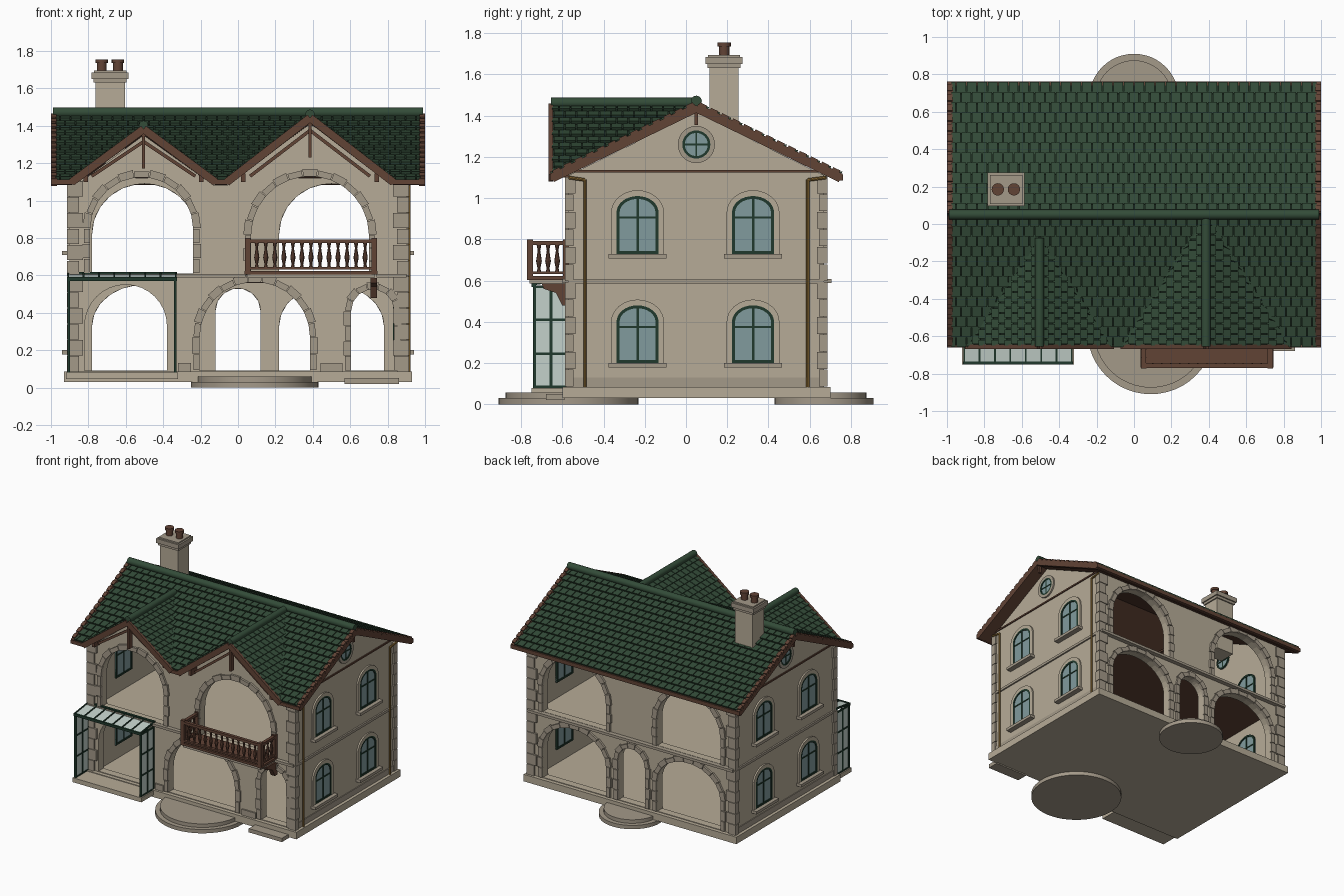
import bpy, bmesh
from math import pi, cos, sin, floor
from mathutils import Vector as V, Matrix

cube = bpy.data.objects.get("Cube")
if cube:
    bpy.data.objects.remove(cube)


def material(name, r, g, b):
    m = bpy.data.materials.new(name)
    m.use_nodes = True
    m.diffuse_color = (r, g, b, 1)
    m.node_tree.nodes["Principled BSDF"].inputs["Base Color"].default_value = (r, g, b, 1)
    return m


cream = material("cream_plaster", .47, .41, .31)
stone = material("trim_stone", .37, .32, .25)
brown = material("brown_timber", .12, .056, .036)
tile = material("green_tile", .033, .072, .04)
under = material("dark_green_underlay", .012, .025, .015)
glass = material("blue_glass", .22, .33, .34)
frame = material("dark_green_frame", .014, .04, .025)
pale = material("pale_glass", .55, .64, .6)
ochre = material("ochre_pipe", .3, .17, .04)


# ---- helpers ----
def done(name, bm, *mats, smooth=False):
    bmesh.ops.recalc_face_normals(bm, faces=bm.faces[:])
    me = bpy.data.meshes.new(name)
    bm.to_mesh(me)
    bm.free()
    for m in mats:
        me.materials.append(m)
    ob = bpy.data.objects.new(name, me)
    bpy.context.collection.objects.link(ob)
    if smooth:
        bpy.ops.object.select_all(action='DESELECT')
        ob.select_set(True)
        bpy.context.view_layer.objects.active = ob
        bpy.ops.object.shade_smooth_by_angle(angle=.7)
    return ob


def hexa(bm, low, top):
    a, b = [bm.verts.new(p) for p in low], [bm.verts.new(p) for p in top]
    bm.faces.new(a)
    bm.faces.new(b)
    for i in range(4):
        j = (i + 1) % 4
        bm.faces.new((a[i], a[j], b[j], b[i]))


def box(bm, x0, x1, y0, y1, z0, z1):
    hexa(bm, *[[(x0, y0, z), (x1, y0, z), (x1, y1, z), (x0, y1, z)] for z in (z0, z1)])


def beam(bm, p, q, w, h, side):
    p, q, s = V(p), V(q), V(side) * w / 2
    u = (q - p).cross(V(side)).normalized() * h / 2
    hexa(bm, *[[e - s - u, e + s - u, e + s + u, e - s + u] for e in (p, q)])


def rod(bm, p, q, r, r2=None, n=12):
    p, q = V(p), V(q)
    m = Matrix.Translation((p + q) / 2) @ (q - p).to_track_quat('Z', 'Y').to_matrix().to_4x4()
    bmesh.ops.create_cone(bm, cap_ends=True, segments=n, radius1=r, radius2=r if r2 is None else r2,
                          depth=(q - p).length, matrix=m)


def arch(c, z0, zs, hw, rise, n=16):
    return [(c + hw, z0)] + [(c + hw * cos(pi * i / n), zs + rise * sin(pi * i / n))
                             for i in range(n + 1)] + [(c - hw, z0)]


def plate(name, loops, depth, at, mat, end=False):
    """Extruded outline with holes, standing in the xz plane (or yz plane for an end wall)."""
    cu = bpy.data.curves.new(name, 'CURVE')
    cu.dimensions, cu.fill_mode, cu.extrude = '2D', 'BOTH', depth / 2
    for pts in loops:
        sp = cu.splines.new('POLY')
        sp.points.add(len(pts) - 1)
        for k, (a, b) in zip(sp.points, pts):
            k.co = (a, b, 0, 1)
        sp.use_cyclic_u = True
    tmp = bpy.data.objects.new(name, cu)
    bm = bmesh.new()
    bm.from_mesh(bpy.data.meshes.new_from_object(tmp))
    bpy.data.objects.remove(tmp)
    for f in bm.faces:
        f.smooth = False
    for v in bm.verts:
        a, b, c = v.co
        v.co = (at + c, a, b) if end else (a, at - c, b)
    bmesh.ops.remove_doubles(bm, verts=bm.verts[:], dist=.00001)
    return done(name, bm, mat)


def ring(bm, c, z0, zs, hw, rise, face, out, wd=.042):
    """Separate stone blocks around an arch."""
    legs = max(2, round((zs - z0) / .08))
    zl = [z0 + (zs - z0) * i / legs for i in range(legs)]
    n = max(7, round(hw * 40)) | 1
    st = [(V((c + hw, 0, z)), V((1, 0, 0))) for z in zl]
    st += [(V((c + hw * cos(a), 0, zs + rise * sin(a))), V((cos(a), 0, sin(a))))
           for a in [pi * i / n for i in range(n + 1)]]
    st += [(V((c - hw, 0, z)), V((-1, 0, 0))) for z in reversed(zl)]
    for i in range(len(st) - 1):
        (p, d), (q, e) = st[i], st[i + 1]
        w, g = wd if i % 2 else wd * .8, (q - p) * .03
        quad = [p + g, q - g, q - g + e * w, p + g + d * w]
        hexa(bm, *[[v + V((0, y, 0)) for v in quad] for y in (face - out * .01, face + out * .016)])


# ---- base and steps ----
bm = bmesh.new()
box(bm, -.93, .93, -.6, .7, .03, .085)
box(bm, -.92, -.32, -.75, -.6, .045, .08)
done("plinth", bm, cream)
bm = bmesh.new()
for x, y, r in ((.09, -.57, .34), (0, .67, .24)):
    rod(bm, (x, y, 0), (x, y, .03), r, n=48)
    rod(bm, (x, y, .03), (x, y, .058), r - .035, n=48)
done("round_steps", bm, stone, smooth=True)
bm = bmesh.new()
box(bm, .57, .86, -.68, -.59, .02, .05)
done("side_step", bm, stone)

# ---- walls ----
D1, D2 = (-.505, .385, 1.39), (.385, .445, 1.45)      # front gables: centre, half width, ridge
EAVE, RIDGE, RY, HALF = 1.11, 1.45, .05, .7
front = [(-.6, .09, .33, .22, .22), (.09, .09, .27, .295, .295), (.72, .09, .41, .115, .115),
         (-.515, .61, .85, .275, .275), (.385, .61, .815, .315, .315)]
back = [(s, .09, .33, .28, .22) for s in (-.5, .5)] + [(0, .09, .41, .12, .12)]
back += [(s, .61, .82, .28, .27) for s in (-.5, .5)]
top = [(.84, 1.09), (D2[0], 1.41), (-.06, 1.08), (-.13, 1.08), (D1[0], 1.35), (-.84, 1.1)]
plate("front_wall", [[(-.84, .08), (.84, .08)] + top] + [arch(*a) for a in front], .06, -.54, cream)
plate("back_wall", [[(-.84, .08), (.84, .08), (.84, 1.12), (-.84, 1.12)]] + [arch(*a) for a in back],
      .06, .64, cream)
bm = bmesh.new()
for a in front[1:]:
    ring(bm, *a, -.57, -1)
for a in back:
    ring(bm, *a, .67, 1)
done("arch_stones", bm, stone)

bm = bmesh.new()
box(bm, -.84, .84, -.51, .61, .575, .602)
done("upper_floor", bm, cream)
bm = bmesh.new()
box(bm, -.84, .84, -.51, .61, .56, .575)
done("lower_ceiling", bm, brown)

# ---- corner stones and bands ----
bm = bmesh.new()
for s in (-1, 1):
    for face, o in ((-.57, -1), (.67, 1)):
        for i in range(12):
            z, w = .085 + i * .085, .07 if i % 2 else .05
            box(bm, *sorted((s * (.9 - w), s * .914)), *sorted((face + o * .016, face - o * w * .5)),
                z + .002, z + .083)
done("corner_stones", bm, stone)
bm = bmesh.new()
for s in (-1, 1):
    box(bm, *sorted((s * .89, s * .912)), -.57, .67, .585, .605)
    box(bm, *sorted((s * .89, s * .906)), -.57, .67, .085, .13)
box(bm, -.9, .04, -.6, -.56, .588, .608)
box(bm, .74, .9, -.6, -.56, .588, .608)
box(bm, -.9, .9, .66, .705, .588, .608)
for x0, x1 in ((-.32, -.25), (.44, .56), (.87, .9)):
    box(bm, x0, x1, -.582, -.56, .085, .13)
done("stone_bands", bm, stone)

# ---- end walls with windows ----
ROUND = [[(RY + r * cos(pi * i / 16), 1.26 + r * sin(pi * i / 16)) for i in range(32)]
         for r in (.09, .068, .056)]
for s, tag in ((1, "left"), (-1, "right")):
    plate(tag + "_end_wall", [[(-.57, .08), (.67, .08), (.67, 1.11), (RY, 1.415), (-.57, 1.11)]],
          .06, s * .87, cream, True)
    plate(tag + "_round_surround", ROUND[:2], .02, s * .902, stone, True)
    plate(tag + "_round_frame", ROUND[1:], .084, s * .87, frame, True)
    plate(tag + "_round_glass", ROUND[1:2], .072, s * .87, glass, True)
    bars, sills = bmesh.new(), bmesh.new()
    xs = sorted((s * .83, s * .91))
    box(bars, *xs, RY - .004, RY + .004, 1.195, 1.325)
    box(bars, *xs, RY - .065, RY + .065, 1.256, 1.264)
    for y in (-.235, .325):
        for z, lev in ((.2, "lower"), (.73, "upper")):
            name = f"{tag}_{lev}_{'front' if y < 0 else 'back'}_window"
            outer, mid, inner = (arch(y, z, z + .2, .128, .108), arch(y, z, z + .2, .102, .08),
                                 arch(y, z + .014, z + .2, .087, .066))
            plate(name + "_surround", [outer, mid], .024, s * .9, cream, True)
            plate(name + "_frame", [mid, inner], .084, s * .87, frame, True)
            plate(name + "_glass", [mid], .072, s * .87, glass, True)
            box(bars, *xs, y - .006, y + .006, z, z + .275)
            box(bars, *xs, y - .095, y + .095, z + .17, z + .18)
            box(sills, *sorted((s * .89, s * .942)), y - .14, y + .14, z - .022, z)
    done(tag + "_window_bars", bars, frame)
    done(tag + "_window_sills", sills, stone)

# ---- roof ----
def main_pt(side):
    return lambda u, v: V((u, RY + side * HALF * (1 - v), EAVE + (RIDGE - EAVE) * v))


def gable_pt(c, w, zr, s):
    return lambda u, v: V((c + s * w * (1 - v), u, EAVE + (zr - EAVE) * v))


def tiles(bm, pt, a, b, rows, width=.056):
    n = (pt(1, 0) - pt(0, 0)).cross(pt(0, 1) - pt(0, 0)).normalized()
    n = n if n.z > 0 else -n
    for i in range(rows):
        v0, v1 = i / rows, (i + 1) / rows
        lo, hi = min(a(v0), a(v1)), max(b(v0), b(v1))
        off = width / 2 * (i % 2)
        for k in range(floor((lo - off) / width), floor((hi - off) / width) + 1):
            u0, u1 = k * width + off + .003, (k + 1) * width + off - .003
            e = [[min(max(u, a(v)), b(v)) for u in (u0, u1)] for v in (v0, v1)]
            if max(e[0][1] - e[0][0], e[1][1] - e[1][0]) < .004:
                continue
            q = [pt(e[0][0], v0), pt(e[0][1], v0), pt(e[1][1], v1), pt(e[1][0], v1)]
            hexa(bm, q, [p + n * h for p, h in zip(q, (.02, .02, .005, .005))])


def slab(name, pts):
    bm = bmesh.new()
    f = bm.faces.new([bm.verts.new(p) for p in pts])
    f.normal_update()
    n = f.normal * (1 if f.normal.z > 0 else -1)
    g = bmesh.ops.extrude_face_region(bm, geom=[f], use_keep_orig=True)
    for v in g["geom"]:
        if isinstance(v, bmesh.types.BMVert):
            v.co -= n * .03
    bmesh.ops.recalc_face_normals(bm, faces=bm.faces[:])
    for f in bm.faces:
        f.material_index = 1 if f.normal.z > .4 else 0
    done(name, bm, brown, under)


def half_width(d, v):
    return d[1] * max(0, 1 - v * (RIDGE - EAVE) / (d[2] - EAVE))


fp, bp = main_pt(-1), main_pt(1)
notch = []
for d in (D1, D2):
    vd = (d[2] - EAVE) / (RIDGE - EAVE)
    notch += [fp(d[0] - d[1], 0), fp(d[0], vd - .001), fp(d[0] + d[1], 0)]
slab("front_roof_deck", [fp(-1, 0)] + notch + [fp(1, 0), fp(1, 1), fp(-1, 1)])
slab("back_roof_deck", [bp(-1, 0), bp(1, 0), bp(1, 1), bp(-1, 1)])
bm = bmesh.new()
edge = [lambda v: -.975, lambda v: D1[0] - half_width(D1, v), lambda v: D1[0] + half_width(D1, v),
        lambda v: D2[0] - half_width(D2, v), lambda v: D2[0] + half_width(D2, v), lambda v: .975]
for i in (0, 2, 4):
    tiles(bm, fp, edge[i], edge[i + 1], 13)
tiles(bm, bp, edge[0], edge[5], 13)
FY = RY - HALF
caps = bmesh.new()
rod(caps, (-.99, RY, RIDGE + .02), (.99, RY, RIDGE + .02), .027)
for d, tag in ((D1, "right"), (D2, "left")):
    run = HALF * (d[2] - EAVE) / (RIDGE - EAVE)
    rod(caps, (d[0], FY - .005, d[2] + .012), (d[0], FY + run, d[2] + .012), .025)
    for s in (-1, 1):
        gp = gable_pt(*d, s)
        slab(f"{tag}_gable_deck_{'a' if s < 0 else 'b'}", [gp(FY, 0), gp(FY, 1), gp(FY + run, 1)])
        tiles(bm, gp, lambda v: FY, lambda v: FY + run * v, 11)
done("roof_tiles", bm, tile)
done("ridge_caps", caps, tile, smooth=True)

# ---- roof timber ----
bm = bmesh.new()
X, Y = (1, 0, 0), (0, 1, 0)
for c, w, zr in (D1, D2):
    for s in (-1, 1):
        beam(bm, (c + s * w, FY - .006, EAVE - .012), (c, FY - .006, zr - .008), .022, .042, Y)
        beam(bm, (c + s * w * .72, FY + .03, EAVE + .02), (c, FY + .03, zr - .075), .02, .018, Y)
        box(bm, c + s * w * .8 - .012, c + s * w * .8 + .012, FY + .005, -.56, EAVE - .01, EAVE + .035)
    box(bm, c - .009, c + .009, FY, FY + .04, zr - .22, zr - .02)
for x0, x1 in ((-1, -.87), (-.14, -.04), (.81, 1)):
    box(bm, x0, x1, FY - .01, FY + .01, 1.085, 1.112)
box(bm, -1, 1, .74, .762, 1.085, 1.115)
for s in (-1, 1):
    for side, pt in ((-1, fp), (1, bp)):
        beam(bm, pt(s * .983, 0) - V((0, 0, .012)), pt(s * .983, 1) - V((0, 0, .012)), .033, .044, X)
        for i in range(13):
            beam(bm, pt(s * .985, (i + .1) / 13) + V((0, 0, .012)),
                 pt(s * .985, (i + .75) / 13) + V((0, 0, .012)), .028, .02, X)
    box(bm, s * .97 - .012, s * .97 + .012, RY - .008, RY + .008, 1.355, 1.43)
    box(bm, s * .9 - .008, s * .9 + .008, -.57, .67, 1.125, 1.137)
done("roof_timber", bm, brown)

# ---- chimney ----
bm = bmesh.new()
box(bm, -.762, -.605, .115, .255, 1.2, 1.64)
done("chimney_stack", bm, cream)
bm = bmesh.new()
box(bm, -.772, -.595, .105, .265, 1.63, 1.65)
box(bm, -.782, -.585, .095, .275, 1.65, 1.685)
box(bm, -.77, -.597, .107, .263, 1.685, 1.695)
done("chimney_cap", bm, stone)
bm = bmesh.new()
for x in (-.728, -.642):
    rod(bm, (x, .185, 1.69), (x, .185, 1.735), .026, n=16)
    rod(bm, (x, .185, 1.735), (x, .185, 1.755), .033, n=16)
done("chimney_pots", bm, brown, smooth=True)

# ---- balcony ----
bm = bmesh.new()
box(bm, .05, .73, -.76, -.57, .585, .604)
done("balcony_slab", bm, stone)
bm = bmesh.new()
box(bm, .035, .745, -.768, -.57, .604, .622)
for z0, z1 in ((.632, .645), (.772, .792)):
    box(bm, .04, .74, -.77, -.745, z0, z1)
    for x in (.04, .715):
        box(bm, x, x + .025, -.77, -.57, z0, z1)
for x in (.052, .728):
    for y in (-.757, -.582):
        box(bm, x - .015, x + .015, y - .015, y + .015, .604, .8)
spots = [(.052 + .676 * i / 14, -.757) for i in range(1, 14)]
spots += [(x, -.757 + .044 * i) for x in (.052, .728) for i in (1, 2, 3)]
for x, y in spots:
    for z0, z1, r0, r1 in ((.645, .66, .01, .007), (.66, .695, .007, .014), (.695, .745, .014, .006),
                           (.745, .772, .006, .011)):
        rod(bm, (x, y, z0), (x, y, z1), r0, r1, 8)
done("balcony_railing", bm, brown)
plate("balcony_bracket", [[(-.57, .585), (-.7, .585), (-.69, .56), (-.63, .54), (-.6, .48), (-.57, .48)]],
      .035, .725, brown, True)

# ---- conservatory ----
bm, gl = bmesh.new(), bmesh.new()
for x in (-.905, -.335):
    box(gl, x - .003, x + .003, -.735, -.572, .08, .575)
    for y in (-.735, -.655, -.58):
        box(bm, x - .007, x + .007, y - .007, y + .007, .08, .58)
    for z in (.085, .245, .41, .57):
        box(bm, x - .006, x + .006, -.735, -.575, z - .006, z + .006)
beam(gl, (-.62, -.745, .582), (-.62, -.57, .606), .58, .006, X)
for i in range(8):
    x = -.908 + .576 * i / 7
    beam(bm, (x, -.745, .584), (x, -.57, .608), .009, .014, X)
box(bm, -.915, -.325, -.75, -.735, .57, .59)
box(bm, -.915, -.325, -.585, -.565, .598, .618)
done("conservatory_frame", bm, frame)
done("conservatory_glass", gl, pale)

# ---- drain pipes ----
bm = bmesh.new()
for y, ye in ((-.49, -.57), (.59, .68)):
    rod(bm, (.915, y, .085), (.915, y, 1.09), .008, n=8)
    rod(bm, (.915, y, 1.088), (.915, ye, 1.1), .008, n=8)
done("drain_pipes", bm, ochre, smooth=True)
